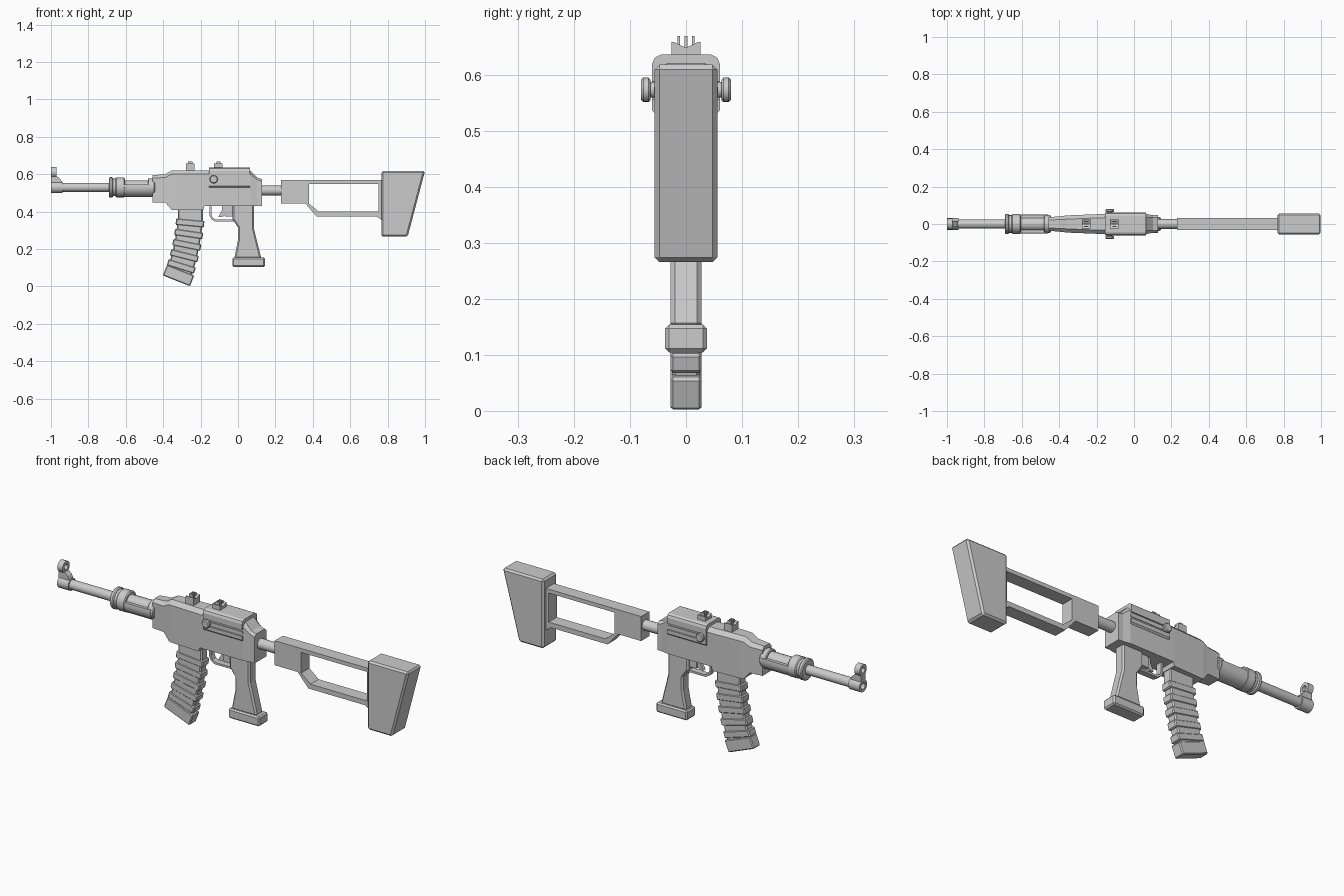
import bpy, bmesh
from math import sin, cos, pi, atan2, radians
from mathutils import Vector

if "Cube" in bpy.data.objects:
    bpy.data.objects.remove(bpy.data.objects["Cube"])


def finish(name, bm, bevel=0, smooth=False):
    bmesh.ops.recalc_face_normals(bm, faces=bm.faces)
    me = bpy.data.meshes.new(name)
    bm.to_mesh(me)
    bm.free()
    ob = bpy.data.objects.new(name, me)
    bpy.context.collection.objects.link(ob)
    if bevel:
        m = ob.modifiers.new("bevel", 'BEVEL')
        m.width, m.segments, m.limit_method = bevel, 1, 'ANGLE'
        m.angle_limit = radians(35)
    if smooth:
        bpy.context.view_layer.objects.active = ob
        ob.select_set(True)
        bpy.ops.object.shade_smooth_by_angle(angle=radians(35))
        ob.select_set(False)
    return ob


def place(p, axis, d):
    return (p[0], d, p[1]) if axis == 'y' else (d, p[0], p[1])


def prism(name, pts, lo, hi, axis='y', hole=None, bevel=0, smooth=False):
    """Extrude a 2D outline; hole is an inner outline with the same point count."""
    bm = bmesh.new()
    loops = [[[bm.verts.new(place(p, axis, d)) for p in o] for d in (lo, hi)]
             for o in ([pts, hole] if hole else [pts])]
    n = len(pts)
    for a, b in loops:
        for i in range(n):
            j = (i + 1) % n
            bm.faces.new((a[i], a[j], b[j], b[i]))
    for k in (0, 1):
        if hole:
            o, h = loops[0][k], loops[1][k]
            for i in range(n):
                j = (i + 1) % n
                bm.faces.new((o[i], o[j], h[j], h[i]))
        else:
            bm.faces.new(loops[0][k])
    return finish(name, bm, bevel, smooth)


def loft(name, sections):
    """Join chamfered rectangles (x, half width, z low, z high, top chamfer)."""
    bm = bmesh.new()
    rings = []
    for x, w, l, h, c in sections:
        pts = [(-w, l), (w, l), (w, h - c), (w - c, h), (c - w, h), (-w, h - c)]
        rings.append([bm.verts.new((x, *p)) for p in pts])
    for a, b in zip(rings, rings[1:]):
        for i in range(6):
            j = (i + 1) % 6
            bm.faces.new((a[i], a[j], b[j], b[i]))
    bm.faces.new(rings[0])
    bm.faces.new(rings[-1])
    return finish(name, bm)


def circle(r, c, n=20, a0=0.0, sweep=2 * pi):
    return [(c[0] + r * cos(a0 + sweep * i / n), c[1] + r * sin(a0 + sweep * i / n))
            for i in range(n)]


def rod(name, r, x0, x1, z=0.53, bevel=0):
    return prism(name, circle(r, (0, z)), x0, x1, 'x', bevel=bevel, smooth=True)


def box(name, c, s, rot=0, bevel=0):
    x, z = s[0] / 2, s[2] / 2
    ob = prism(name, [(-x, -z), (x, -z), (x, z), (-x, z)], -s[1] / 2, s[1] / 2, bevel=bevel)
    ob.location, ob.rotation_euler.y = c, rot
    return ob


# Barrel, muzzle and front sight
rod("barrel", 0.024, -0.96, -0.45)
prism("muzzle", circle(0.031, (0, 0.53)), -1.0, -0.937, 'x',
      hole=circle(0.016, (0, 0.53)), smooth=True)
prism("front_sight_post", [(-1, 0.555), (-0.94, 0.555), (-0.95, 0.575), (-0.968, 0.59), (-1, 0.59)],
      -0.017, 0.017)
prism("front_sight_ring", circle(0.029, (0, 0.611)), -1.0, -0.97, 'x',
      hole=circle(0.014, (0, 0.611)), smooth=True)

# Handguard: collars, inner tube and lower shell
rod("front_collar", 0.054, -0.69, -0.668, bevel=0.005)
rod("collar_neck", 0.047, -0.67, -0.65)
rod("rear_collar", 0.053, -0.655, -0.605, bevel=0.005)
rod("handguard_tube", 0.037, -0.61, -0.45)
shell = circle(0.051, (0, 0.53), 14, radians(163), radians(214))
shell.append((0.049, 0.545))
prism("handguard_shell", shell, -0.63, -0.46, 'x', smooth=True)
rod("handguard_end_ring", 0.048, -0.482, -0.445, bevel=0.004)

# Receiver
loft("receiver", [(-0.457, 0.036, 0.45, 0.595, 0.015), (-0.39, 0.042, 0.45, 0.60, 0.018),
                  (-0.355, 0.046, 0.41, 0.62, 0.02), (-0.185, 0.053, 0.41, 0.62, 0.02),
                  (-0.18, 0.053, 0.43, 0.62, 0.02), (0.065, 0.054, 0.43, 0.62, 0.02),
                  (0.102, 0.047, 0.43, 0.583, 0.012), (0.127, 0.047, 0.43, 0.575, 0.012)])

# Bolt cover with a side groove, its front cap, and bolt handles on both sides
half = [(0.054, 0.53), (0.061, 0.537), (0.061, 0.556), (0.05, 0.556), (0.05, 0.588),
        (0.061, 0.588), (0.061, 0.618), (0.056, 0.63), (0.045, 0.636)]
prism("bolt_cover", half + [(-y, z) for y, z in reversed(half)], -0.155, 0.065, 'x')
for s, side in ((-1, "left"), (1, "right")):
    box(f"groove_cap_{side}", (-0.143, s * 0.054, 0.572), (0.024, 0.013, 0.034))
    box(f"bolt_rail_{side}", (-0.03, s * 0.053, 0.572), (0.19, 0.008, 0.012))
    for part, r, a, b, bev in (("stem", 0.014, 0.05, 0.066, 0), ("knob", 0.022, 0.063, 0.08, 0.004)):
        prism(f"bolt_{part}_{side}", circle(r, (-0.13, 0.573), 16), s * a, s * b,
              bevel=bev, smooth=True)

# Two notched rear sights
for name, x, z in (("mid_sight", -0.255, 0.612), ("rear_sight", -0.105, 0.63)):
    prism(name + "_base", [(-0.026, z), (0.026, z), (0.026, 0.658), (0.021, 0.658), (0, 0.648),
                           (-0.021, 0.658), (-0.026, 0.658)], x - 0.022, x + 0.022, 'x')
    for i, y in enumerate((-0.013, 0, 0.013)):
        box(f"{name}_prong_{i}", (x, y, 0.656), (0.022, 0.005, 0.026))

# Curved magazine: core along a quadratic curve, ridges and end cap
P = [Vector(p) for p in ((-0.255, 0.36), (-0.268, 0.19), (-0.33, 0.03))]


def mag(t):
    p = P[0] * (1 - t) ** 2 + P[1] * 2 * t * (1 - t) + P[2] * t * t
    d = (P[1] - P[0]) * (1 - t) + (P[2] - P[1]) * t
    return p, atan2(-d.x, -d.y)


front, back = [(-0.322, 0.43)], [(-0.188, 0.43)]
for i in range(8):
    p, a = mag(i / 8)
    w = Vector((cos(a), -sin(a))) * 0.067
    front.append(tuple(p - w))
    back.append(tuple(p + w))
prism("magazine_core", front + back[::-1], -0.025, 0.025, bevel=0.006)
for i in range(5):
    p, a = mag(0.06 + i * 0.175)
    box(f"magazine_ridge_{i}", (p.x, 0, p.y), (0.152, 0.056, 0.036), a, 0.005)
box("magazine_cap", (-0.318, 0, 0.059), (0.156, 0.056, 0.062), radians(21.5), 0.005)

# Trigger and guard
prism("trigger_guard", [(-0.152, 0.435), (-0.152, 0.38), (-0.143, 0.36), (-0.122, 0.347),
                        (-0.02, 0.347), (-0.02, 0.357), (-0.118, 0.357), (-0.135, 0.367),
                        (-0.142, 0.383), (-0.142, 0.435)], -0.015, 0.015)
prism("trigger", [(-0.085, 0.435), (-0.087, 0.405), (-0.105, 0.372), (-0.085, 0.37),
                  (-0.062, 0.39), (-0.055, 0.435)], -0.009, 0.009)
box("trigger_block", (-0.045, 0, 0.405), (0.05, 0.03, 0.06))

# Pistol grip
prism("grip", [(-0.03, 0.44), (-0.03, 0.36), (0.0, 0.315), (0.0, 0.25), (-0.02, 0.15),
               (0.125, 0.15), (0.085, 0.31), (0.085, 0.44)], -0.028, 0.028, bevel=0.008)
box("grip_base", (0.057, 0, 0.13), (0.175, 0.074, 0.05), bevel=0.007)

# Stock: tube, open frame and butt
rod("stock_tube", 0.026, 0.12, 0.24, 0.513)
prism("stock_frame",
      [(0.23, 0.568), (0.775, 0.568), (0.775, 0.35), (0.74, 0.375), (0.42, 0.375),
       (0.36, 0.443), (0.23, 0.443)], -0.033, 0.033,
      hole=[(0.38, 0.548), (0.752, 0.548), (0.752, 0.40), (0.735, 0.40), (0.432, 0.40),
            (0.38, 0.443), (0.38, 0.46)])
prism("butt", [(0.767, 0.618), (1.0, 0.618), (0.907, 0.266), (0.767, 0.266)],
      -0.056, 0.056, bevel=0.009)
